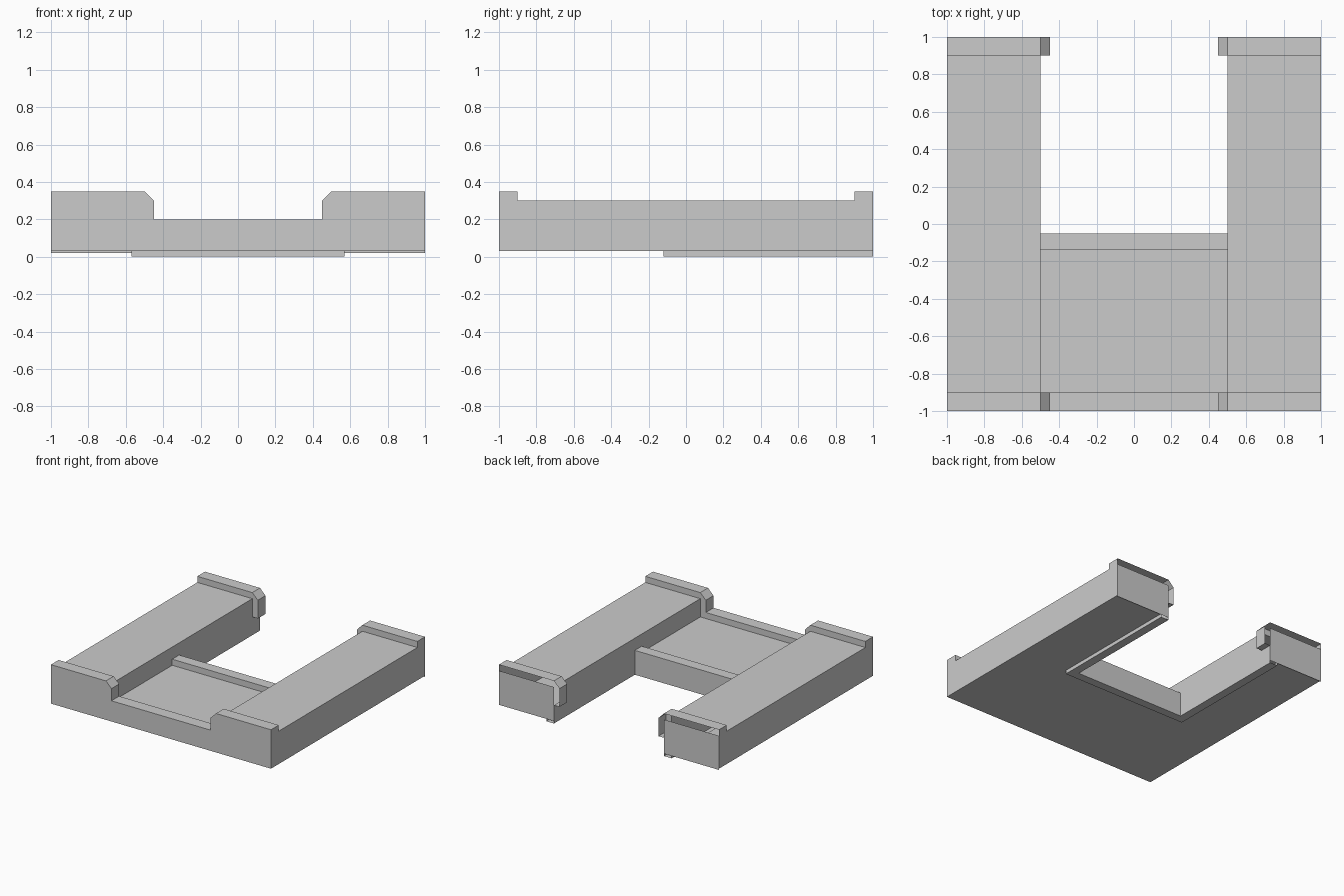
import bpy, bmesh

if "Cube" in bpy.data.objects:
    bpy.data.objects.remove(bpy.data.objects["Cube"])


def make_object(name, bm):
    mesh = bpy.data.meshes.new(name)
    bm.to_mesh(mesh)
    bm.free()
    ob = bpy.data.objects.new(name, mesh)
    bpy.context.scene.collection.objects.link(ob)
    return ob


def prism(name, profile, y0, y1):
    """Solid with an x/z profile, running from y0 to y1."""
    bm = bmesh.new()
    face = bm.faces.new([bm.verts.new((x, y0, z)) for x, z in profile])
    ext = bmesh.ops.extrude_face_region(bm, geom=[face], use_keep_orig=True)
    for v in ext["geom"]:
        if isinstance(v, bmesh.types.BMVert):
            v.co.y = y1
    bmesh.ops.recalc_face_normals(bm, faces=bm.faces[:])
    return make_object(name, bm)


def box(name, x0, x1, y0, y1, z0, z1):
    return prism(name, [(x0, z0), (x1, z0), (x1, z1), (x0, z1)], y0, y1)


# Central low platform, the base all other parts are fused to
base = box("walkway", -0.6, 0.6, -1, -0.05, 0.03, 0.15)
parts = []

# Two raised arms with chamfered rear parapets and lower trim
for s, side in ((-1, "left"), (1, "right")):
    parts.append(box(side + "_arm", s * 0.5, s, -1, 1, 0.03, 0.30))
    hook = [(1, 0.15), (1, 0.35), (0.5, 0.35), (0.45, 0.30), (0.45, 0.15)]
    parts.append(prism(side + "_rear_parapet", [(s * x, z) for x, z in hook], 0.9, 1))
    parts.append(box(side + "_trim", s * 0.5, s * 0.57, -0.12, 1, 0, 0.1))

# Front wall, stepped down in the middle
half = [(1, 0.03), (1, 0.35), (0.5, 0.35), (0.45, 0.30), (0.45, 0.20)]
front = half + [(-x, z) for x, z in reversed(half)]
parts.append(prism("front_wall", front, -1, -0.9))

# Inner parapet and its trim
parts.append(box("inner_parapet", -0.55, 0.55, -0.14, -0.05, 0.03, 0.20))
parts.append(box("inner_trim", -0.57, 0.57, -0.12, -0.05, 0, 0.1))

# Fuse everything into one clean shell
for p in parts:
    m = base.modifiers.new(p.name, 'BOOLEAN')
    m.operation = 'UNION'
    m.solver = 'EXACT'
    m.object = p
bpy.context.view_layer.update()
fused = bpy.data.meshes.new_from_object(
    base.evaluated_get(bpy.context.evaluated_depsgraph_get()))
base.modifiers.clear()
base.data = fused
for p in parts:
    bpy.data.objects.remove(p)

# The rear ends of parapets and trim are open
bm = bmesh.new()
bm.from_mesh(fused)
rear = [f for f in bm.faces if all(v.co.y > 0.999 for v in f.verts)]
bmesh.ops.delete(bm, geom=rear, context='FACES')
bm.to_mesh(fused)
bm.free()

# Flat panels closing the arm ends
for s, side in ((-1, "left"), (1, "right")):
    bm = bmesh.new()
    xs = sorted((s * 0.5, s))
    pts = [(xs[1], 0.02), (xs[0], 0.02), (xs[0], 0.30), (xs[1], 0.30)]
    bm.faces.new([bm.verts.new((x, 1, z)) for x, z in pts])
    make_object(side + "_end_panel", bm)
